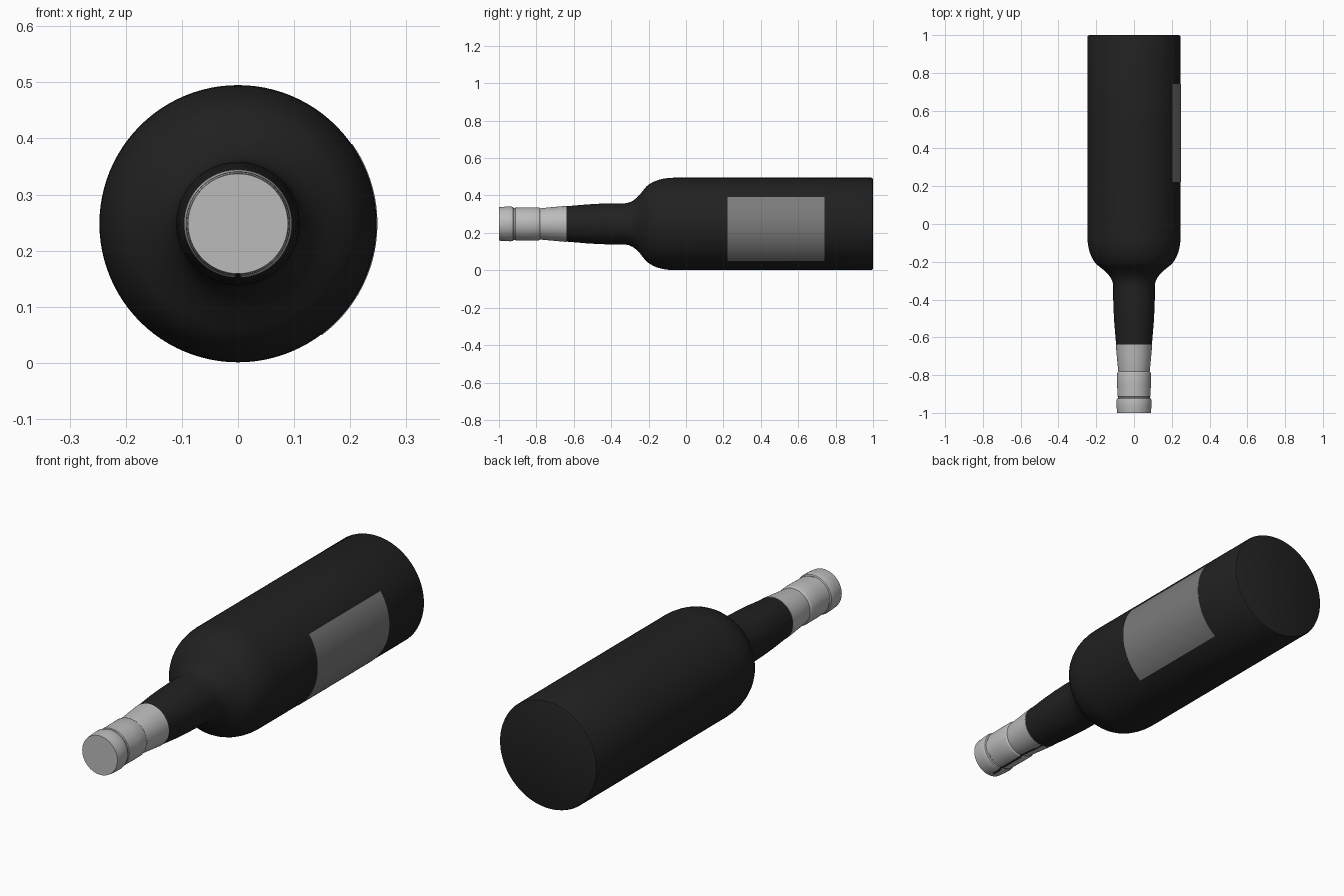
import bpy, bmesh, math
from mathutils import Vector

if "Cube" in bpy.data.objects:
    bpy.data.objects.remove(bpy.data.objects["Cube"])

CZ = 0.248  # height of the bottle axis


def material(name, v):
    m = bpy.data.materials.new(name)
    m.diffuse_color = (v, v, v, 1)
    m.use_nodes = True
    m.node_tree.nodes["Principled BSDF"].inputs["Base Color"].default_value = m.diffuse_color
    return m


def lathe(name, profile, mat, start=-90, sweep=360, steps=96):
    """Spin (y, radius) points round the y axis; angle 0 is +x, 90 is up."""
    bm = bmesh.new()
    a = math.radians(start)
    verts = [bm.verts.new((r * math.cos(a), y, CZ + r * math.sin(a))) for y, r in profile]
    edges = [bm.edges.new(p) for p in zip(verts, verts[1:])]
    bmesh.ops.spin(bm, geom=verts + edges, cent=(0, 0, CZ), axis=(0, -1, 0),
                   angle=math.radians(sweep), steps=steps)
    bmesh.ops.remove_doubles(bm, verts=bm.verts, dist=1e-5)
    bmesh.ops.recalc_face_normals(bm, faces=bm.faces)
    # make open shells face away from the axis
    if sum(f.normal.dot(f.calc_center_median() - Vector((0, f.calc_center_median().y, CZ)))
           for f in bm.faces) < 0:
        bmesh.ops.reverse_faces(bm, faces=bm.faces)
    me = bpy.data.meshes.new(name)
    bm.to_mesh(me)
    bm.free()
    ob = bpy.data.objects.new(name, me)
    bpy.context.collection.objects.link(ob)
    me.materials.append(mat)
    bpy.ops.object.select_all(action='DESELECT')
    ob.select_set(True)
    bpy.context.view_layer.objects.active = ob
    bpy.ops.object.shade_smooth_by_angle(angle=math.radians(32))
    return ob


glass = material("dark_glass", 0.015)
foil = material("foil_grey", 0.5)
paper = material("label_grey", 0.2)

# Bottle: base, body, rounded shoulder, neck and the mouth hidden under the foil
shoulder = [(-0.065 - 0.17 * math.sin(t), 0.152 + 0.095 * math.cos(t))
            for t in [math.radians(a) for a in range(0, 71, 10)]]
lathe("bottle", [(1.0, 0), (1.0, 0.238), (0.997, 0.244), (0.99, 0.247), (0.5, 0.247)]
      + shoulder +
      [(-0.245, 0.159), (-0.265, 0.138), (-0.285, 0.123), (-0.305, 0.114), (-0.325, 0.110),
       (-0.40, 0.110), (-0.46, 0.108), (-0.53, 0.104), (-0.60, 0.098), (-0.64, 0.0945),
       (-0.70, 0.088), (-0.77, 0.080), (-0.99, 0.080), (-0.99, 0)], glass)

# Foil wrap with a narrow seam underneath
lathe("foil_wrap", [(-0.638, 0.0945), (-0.638, 0.0965), (-0.70, 0.091), (-0.775, 0.084),
                    (-0.78, 0.083), (-0.784, 0.087), (-0.79, 0.089), (-0.85, 0.089),
                    (-0.912, 0.088), (-0.915, 0.085), (-0.922, 0.085), (-0.925, 0.090),
                    (-0.935, 0.093), (-0.96, 0.0925), (-0.99, 0.0905), (-1.0, 0.089)],
      foil, start=-87.5, sweep=355)

# Foil end disc
lathe("foil_cap", [(-0.992, 0.089), (-1.0, 0.089), (-1.0, 0)], foil)

# Paper label on the right side
lathe("label", [(0.74, 0.2465), (0.74, 0.2485), (0.222, 0.2485), (0.222, 0.2465)],
      paper, start=-53, sweep=88, steps=32)
